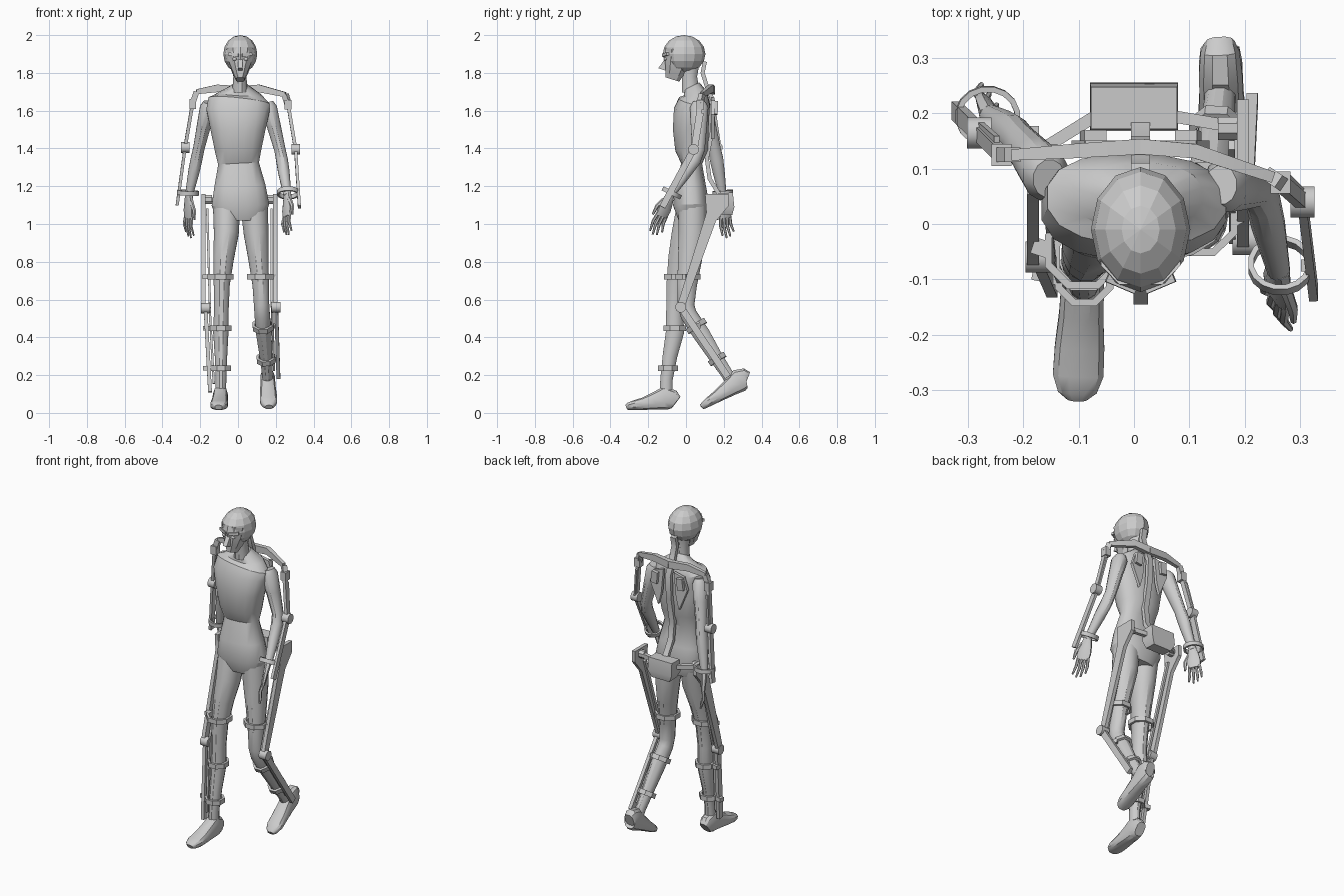
import bpy, bmesh
from math import sin, cos, pi, radians
from mathutils import Vector as V, Matrix

cube = bpy.data.objects.get("Cube")
if cube:
    bpy.data.objects.remove(cube)
X, Y, Z = V((1, 0, 0)), V((0, 1, 0)), V((0, 0, 1))
made = []


def finish(name, bm, smooth=True):
    bmesh.ops.recalc_face_normals(bm, faces=bm.faces)
    mesh = bpy.data.meshes.new(name)
    bm.to_mesh(mesh)
    bm.free()
    ob = bpy.data.objects.new(name, mesh)
    bpy.context.collection.objects.link(ob)
    if smooth:
        made.append(ob)
    return ob


def loft(name, rings, sides=12, ref=X, power=1.0, closed=False):
    """Skin cross-sections given as (centre, half width along ref, half depth)."""
    bm, loops = bmesh.new(), []
    pts = [V(r[0]) for r in rings]
    n = len(pts)
    grow = 1 / cos(pi / sides) if sides == 4 else 1
    for i, (_, a, b) in enumerate(rings):
        nxt = pts[(i + 1) % n] if closed else pts[min(i + 1, n - 1)]
        prv = pts[i - 1] if closed else pts[max(i - 1, 0)]
        t = (nxt - prv).normalized()
        u = (ref - t * ref.dot(t)).normalized()
        v = t.cross(u)
        loop = []
        for k in range(sides):
            ang = 2 * pi * (k + 0.5) / sides
            c, s = cos(ang), sin(ang)
            c, s = [abs(q) ** power * (1 if q > 0 else -1) for q in (c, s)]
            loop.append(bm.verts.new(pts[i] + u * c * a * grow + v * s * b * grow))
        loops.append(loop)
    for i in range(n if closed else n - 1):
        p, q = loops[i], loops[(i + 1) % n]
        for k in range(sides):
            m = (k + 1) % sides
            bm.faces.new((p[k], p[m], q[m], q[k]))
    if not closed:
        bm.faces.new(loops[0])
        bm.faces.new(loops[-1])
    return finish(name, bm)


def bar(name, points, thick, width, ref=X, sides=4):
    return loft(name, [(p, thick / 2, width / 2) for p in points], sides, ref)


def prism(name, outline, depth):
    """Extrude a planar outline by a depth vector, centred on the outline."""
    bm = bmesh.new()
    f = bm.faces.new([bm.verts.new(V(p) - depth / 2) for p in outline])
    new = bmesh.ops.extrude_face_region(bm, geom=[f])["geom"]
    bmesh.ops.translate(bm, vec=depth, verts=[g for g in new if isinstance(g, bmesh.types.BMVert)])
    return finish(name, bm)


def band(name, centre, axis, rx, ry, height, wall=0.014, count=12):
    axis = V(axis).normalized()
    u = (X - axis * axis.x).normalized()
    v = axis.cross(u)
    angs = [2 * pi * (k + 0.5) / count for k in range(count)]
    rings = [(V(centre) + u * rx * cos(a) + v * ry * sin(a), height / 2, wall / 2) for a in angs]
    return loft(name, rings, 4, axis, closed=True)


def ball(name, centre, size, seg=12, rings=8, smooth=False):
    bm = bmesh.new()
    m = Matrix.Translation(centre) @ Matrix.Diagonal((*size, 1))
    bmesh.ops.create_uvsphere(bm, u_segments=seg, v_segments=rings, radius=1, matrix=m)
    return finish(name, bm, smooth)


def stack(name, rows, **kw):
    return loft(name, [((x, y, z), a, b) for z, x, y, a, b in rows], **kw)


# Torso, neck and head
stack("torso", [(1.02, .015, .03, .12, .07), (1.1, .013, .028, .155, .098), (1.2, .01, .025, .138, .082),
                (1.32, .003, .03, .110, .056), (1.39, 0, .03, .125, .088), (1.5, 0, .025, .148, .096),
                (1.6, 0, .03, .17, .096), (1.65, .005, .045, .165, .085), (1.69, .01, .05, .115, .062),
                (1.73, .01, .03, .042, .046)], sides=16, power=.85)
stack("neck", [(1.7, .01, .025, .042, .048), (1.78, .01, .018, .036, .042), (1.86, .011, .02, .045, .055)])
ball("skull", (.012, -.01, 1.9), (.09, .113, .1))
stack("face", [(1.92, .012, -.035, .076, .08), (1.86, .012, -.046, .066, .07), (1.81, .012, -.058, .046, .056),
               (1.765, .012, -.072, .024, .04)], sides=8, power=.7)
prism("nose", [(.012, -.105, 1.885), (.012, -.146, 1.825), (.012, -.108, 1.812)], X * .026)
for s in (-1, 1):
    bar("brow", [(.012 + s * .008, -.117, 1.893), (.012 + s * .06, -.095, 1.9)], .02, .016, Y)
    ball("eye", (.012 + s * .03, -.108, 1.873), (.012, .01, .009), smooth=True)

# Legs
stack("right_leg", [(1.1, -.06, .025, .075, .075), (.95, -.062, .0, .068, .078), (.82, -.076, -.03, .056, .066),
                    (.68, -.086, -.052, .044, .053), (.55, -.088, -.06, .04, .046), (.43, -.091, -.058, .042, .05),
                    (.3, -.09, -.085, .034, .04), (.18, -.09, -.103, .029, .034), (.08, -.092, -.105, .03, .036)])
stack("left_leg", [(1.1, .085, .035, .075, .075), (.95, .096, .035, .068, .078), (.82, .108, .022, .056, .066),
                   (.68, .12, .006, .045, .054), (.57, .125, 0, .042, .046), (.52, .128, .014, .042, .046),
                   (.42, .137, .08, .042, .047), (.3, .148, .155, .034, .038), (.21, .155, .215, .029, .033),
                   (.13, .157, .262, .028, .034)])


def foot(name, x, heel, pitch, splay):
    """Foot section list runs heel to toe as distance, half width, half height."""
    c, s = cos(pitch), sin(pitch)
    rings = []
    for d, w, h in [(0, .028, .04), (.018, .036, .054), (.06, .04, .064), (.11, .041, .048),
                    (.17, .046, .034), (.22, .047, .026), (.25, .036, .02), (.262, .02, .014)]:
        rings.append(((x + splay * d, heel[0] - d * c + h * s, heel[1] - d * s + h * c), w, h))
    loft(name, rings, 12, X, .75)


foot("right_foot", -.09, (-.053, .015), 0, -.05)
foot("left_foot", .155, (.305, .145), radians(29), .03)


# Arms and hands
def hand(side, wrist, tip, across):
    wrist, tip = V(wrist), V(tip)
    d = (tip - wrist).normalized()
    w = (across - d * across.dot(d)).normalized()
    palm = d.cross(w)
    loft(side + "_palm", [(wrist - d * .01, .021, .018), (wrist + d * .04, .034, .016),
                          (wrist + d * .08, .04, .015), (wrist + d * .12, .036, .011)], 8, w, .8)
    for k, length in enumerate((.1, .115, .108, .085)):
        o = (k - 1.5) * .019
        base = wrist + d * .11 - w * o
        mid = base + d * length * .5 - w * o * .15 + palm * .006
        end = base + d * length - w * o * .3 - palm * .008
        loft(side + "_finger", [(base, .009, .009), (mid, .0085, .008), (end, .005, .005)], 6, w)
    loft(side + "_thumb", [(wrist + d * .03 + w * .022, .014, .012), (wrist + d * .075 + w * .05, .011, .01),
                           (wrist + d * .125 + w * .055, .006, .006)], 6, w)


def arm(side, shoulder, elbow, wrist):
    a, b, c = V(shoulder), V(elbow), V(wrist)
    loft(side + "_arm", [(a - (b - a) * .12, .03, .036), (a, .043, .05), (a.lerp(b, .4), .038, .044),
                         (a.lerp(b, .9), .031, .035), (b.lerp(c, .15), .032, .037),
                         (b.lerp(c, .45), .031, .033), (c, .021, .021)])


arm("left", (.165, .07, 1.615), (.228, .065, 1.37), (.262, -.085, 1.15))
arm("right", (-.16, .09, 1.615), (-.212, .155, 1.38), (-.26, .195, 1.15))
hand("left", (.262, -.085, 1.15), (.256, -.178, .925), V((.5, -.85, 0)))
hand("right", (-.26, .195, 1.15), (-.262, .222, .92), V((.55, -.8, 0)))

# Frame spine, shoulder beams, blades and hip box
bar("frame_spine", [(.012, .1, 1.86), (.012, .088, 1.8), (.012, .11, 1.73), (.012, .148, 1.64), (.012, .14, 1.5),
                    (.012, .11, 1.35), (.012, .125, 1.24), (.012, .18, 1.15)], .034, .022)
loft("hip_box", [((0, .21, 1.05), .06, .035), ((0, .212, 1.09), .08, .044), ((0, .21, 1.165), .078, .038)], 4)
for s, end in ((-1, (-.22, .125, 1.7)), (1, (.25, .085, 1.685))):
    loft("shoulder_beam", [((.012, .14, 1.708), .022, .014), ((s * .11, .132, 1.718), .02, .013),
                           (end, .013, .01)], 4, Z)
    blade = [(.012 + s * x, .142, z) for x, z in ((.035, 1.67), (.1, 1.655), (.125, 1.58), (.07, 1.45), (.05, 1.52))]
    prism("shoulder_blade", blade, Y * .018)
    bar("blade_pad", [(.012 + s * .09, .155, 1.58), (.012 + s * .082, .158, 1.65)], .04, .025)


# Powered arm links: shoulder pivot, elbow joint, forearm bar and wrist cuff
def arm_link(side, beam, top, elbow, end, cuff, lean):
    top, elbow, end = V(top), V(elbow), V(end)
    bar(side + "_shoulder_pivot", [beam, top], .03, .026, Z)
    bar(side + "_pivot_block", [top + Z * .022, top - Z * .03], .036, .04)
    bar(side + "_upper_link", [top, elbow], .018, .028)
    bar(side + "_upper_rod", [top.lerp(elbow, .2) + Y * .02, elbow + Y * .016], .01, .012)
    bar(side + "_elbow_joint", [elbow - X * .022, elbow + X * .022], .058, .058, Z, 12)
    bar(side + "_forearm_bar", [elbow, end], .016, .034)
    band(side + "_wrist_cuff", cuff, lean, .054, .05, .024, .01, 16)
    near = min((elbow.lerp(end, k / 10) for k in range(11)), key=lambda p: (p - V(cuff)).length)
    bar(side + "_cuff_mount", [near, V(cuff).lerp(near, .75)], .022, .022, Z)


arm_link("left", (.25, .085, 1.685), (.265, .075, 1.635), (.305, .04, 1.395), (.325, -.125, 1.09),
         (.265, -.075, 1.165), (0, .5, 1))
arm_link("right", (-.22, .125, 1.7), (-.24, .125, 1.64), (-.28, .165, 1.405), (-.322, .205, 1.1),
         (-.265, .195, 1.165), (.05, -.08, 1))


# Powered leg links: hip plate, knee joint, shin bars and leg bands
def leg_link(side, x, hip, knee, ankle, bands):
    s = 1 if x > 0 else -1
    knee, ankle = V(knee), V(ankle)
    ky, kz = knee.y, knee.z
    outline = [(hip - .062, 1.16), (hip + .062, 1.16), (hip + .062, 1.095), (hip - .005, 1.015),
               (ky + .02, kz), (ky - .018, kz + .01), (hip - .055, 1.06)]
    prism(side + "_hip_plate", [(x, y, z) for y, z in outline], X * .022)
    bar(side + "_thigh_rod", [(x - s * .02, hip - .02, 1.08), knee - X * s * .024], .012, .018)
    bar(side + "_hip_rod", [(s * .07, .195, 1.125), (x, hip + .01, 1.13)], .026, .022, Z)
    bar(side + "_hip_pivot", [(x - s * .045, hip + .01, 1.13), (x, hip + .01, 1.13)], .05, .045, Z, 8)
    bar(side + "_knee_joint", [knee - X * .024, knee + X * .024], .058, .058, Z, 12)
    bar(side + "_shin_bar", [knee, ankle], .02, .036)
    inner = X * s * -.022
    bar(side + "_shin_rod", [knee + inner, knee.lerp(ankle, .9) + inner], .012, .018)
    for c, axis, rx, ry in bands:
        c = V(c)
        band(side + "_leg_band", c, axis, rx, ry, .028, .014, 8)
        bar(side + "_band_mount", [c + X * s * rx * .9, (x, c.y + .01, c.z)], .024, .03, Z)


left_shin = (.03, .24, -.38)
leg_link("left", .197, .163, (.202, -.028, .56), (.214, .222, .19),
         [((.118, .01, .72), (0, 0, 1), .068, .066), ((.133, .055, .46), left_shin, .052, .055),
          ((.149, .165, .285), left_shin, .046, .046)])
leg_link("right", -.183, .115, (-.172, -.06, .555), (-.148, -.115, .11),
         [((-.092, -.048, .72), (0, 0, 1), .068, .068), ((-.091, -.06, .448), (0, 0, 1), .054, .058),
          ((-.09, -.096, .237), (0, 0, 1), .05, .05)])

# Smooth the rounded parts while keeping hard edges
bpy.ops.object.select_all(action="DESELECT")
for ob in made:
    ob.select_set(True)
bpy.context.view_layer.objects.active = made[0]
bpy.ops.object.shade_smooth_by_angle(angle=radians(32))
